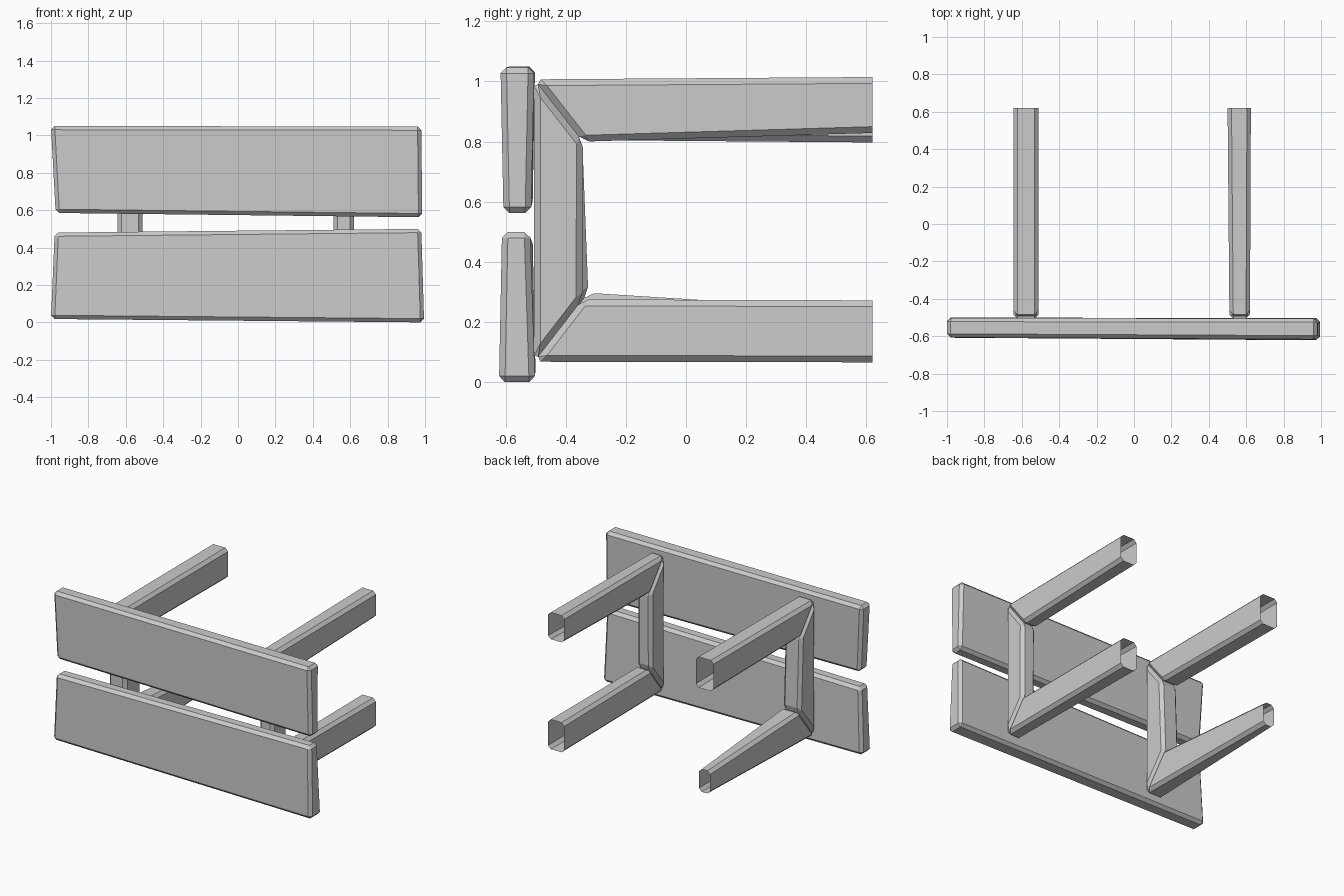
import bpy, bmesh
from mathutils import Vector

if "Cube" in bpy.data.objects:
    bpy.data.objects.remove(bpy.data.objects["Cube"])


def block(name, near, far, bevel, cut_y=None):
    """Chamfered six-sided block between two matching quads, optionally cut open at cut_y."""
    bm = bmesh.new()
    a = [bm.verts.new(p) for p in near]
    b = [bm.verts.new(p) for p in far]
    bm.faces.new(a)
    bm.faces.new(b[::-1])
    for i in range(4):
        j = (i + 1) % 4
        bm.faces.new((a[j], a[i], b[i], b[j]))
    bmesh.ops.recalc_face_normals(bm, faces=bm.faces[:])
    bmesh.ops.bevel(bm, geom=bm.edges[:], offset=bevel, segments=1,
                    profile=0.5, affect='EDGES', clamp_overlap=True)
    if cut_y is not None:
        bmesh.ops.bisect_plane(bm, geom=bm.verts[:] + bm.edges[:] + bm.faces[:],
                               plane_co=Vector((0, cut_y, 0)),
                               plane_no=Vector((0, 1, 0)), clear_outer=True)
    me = bpy.data.meshes.new(name)
    bm.to_mesh(me)
    bm.free()
    ob = bpy.data.objects.new(name, me)
    bpy.context.collection.objects.link(ob)
    return ob


def board(name, outline, depths):
    """Plank from an (x, z) outline with a (front, back) y pair per corner."""
    block(name, [(x, d[0], z) for (x, z), d in zip(outline, depths)],
          [(x, d[1], z) for (x, z), d in zip(outline, depths)], 0.02)


def beam(name, outline, widths, cut_y=None):
    """Beam from a (y, z) outline with an (x0, x1) pair per corner."""
    block(name, [(w[0], y, z) for (y, z), w in zip(outline, widths)],
          [(w[1], y, z) for (y, z), w in zip(outline, widths)], 0.021, cut_y)


# Two uneven planks
board("upper_plank",
      [(-1.0, 1.05), (0.98, 1.047), (0.985, 0.562), (-0.975, 0.585)],
      [(-0.607, -0.502), (-0.617, -0.505), (-0.607, -0.515), (-0.605, -0.51)])
board("lower_plank",
      [(-0.98, 0.48), (0.98, 0.5), (0.995, 0.0), (-1.0, 0.018)],
      [(-0.605, -0.51), (-0.612, -0.518), (-0.622, -0.502), (-0.608, -0.5)])

# Two mitred U-shaped frames: x span at the corners, x span at the arm ends
END, TIP = 0.62, 0.66
frames = {
    "left": dict(mid=(-0.645, -0.51), top=(-0.645, -0.51), low=(-0.617, -0.535),
                 inner_top=(-0.345, 0.805), inner_low=(-0.325, 0.297),
                 top_z=(1.01, 0.797), low_z=(0.08, 0.235)),
    "right": dict(mid=(0.51, 0.62), top=(0.5, 0.625), low=(0.5, 0.625),
                  inner_top=(-0.343, 0.8), inner_low=(-0.345, 0.275),
                  top_z=(1.015, 0.83), low_z=(0.066, 0.272)),
}
for side, f in frames.items():
    outer_top, outer_low = (-0.505, 1.007), (-0.505, 0.068)
    mid = f["mid"]
    beam(side + "_upright",
         [outer_top, f["inner_top"], f["inner_low"], outer_low], [mid] * 4)
    beam(side + "_upper_arm",
         [outer_top, f["inner_top"], (TIP, f["top_z"][1]), (TIP, f["top_z"][0])],
         [mid, mid, f["top"], f["top"]], END)
    beam(side + "_lower_arm",
         [outer_low, f["inner_low"], (TIP, f["low_z"][1]), (TIP, f["low_z"][0])],
         [mid, mid, f["low"], f["low"]], END)
